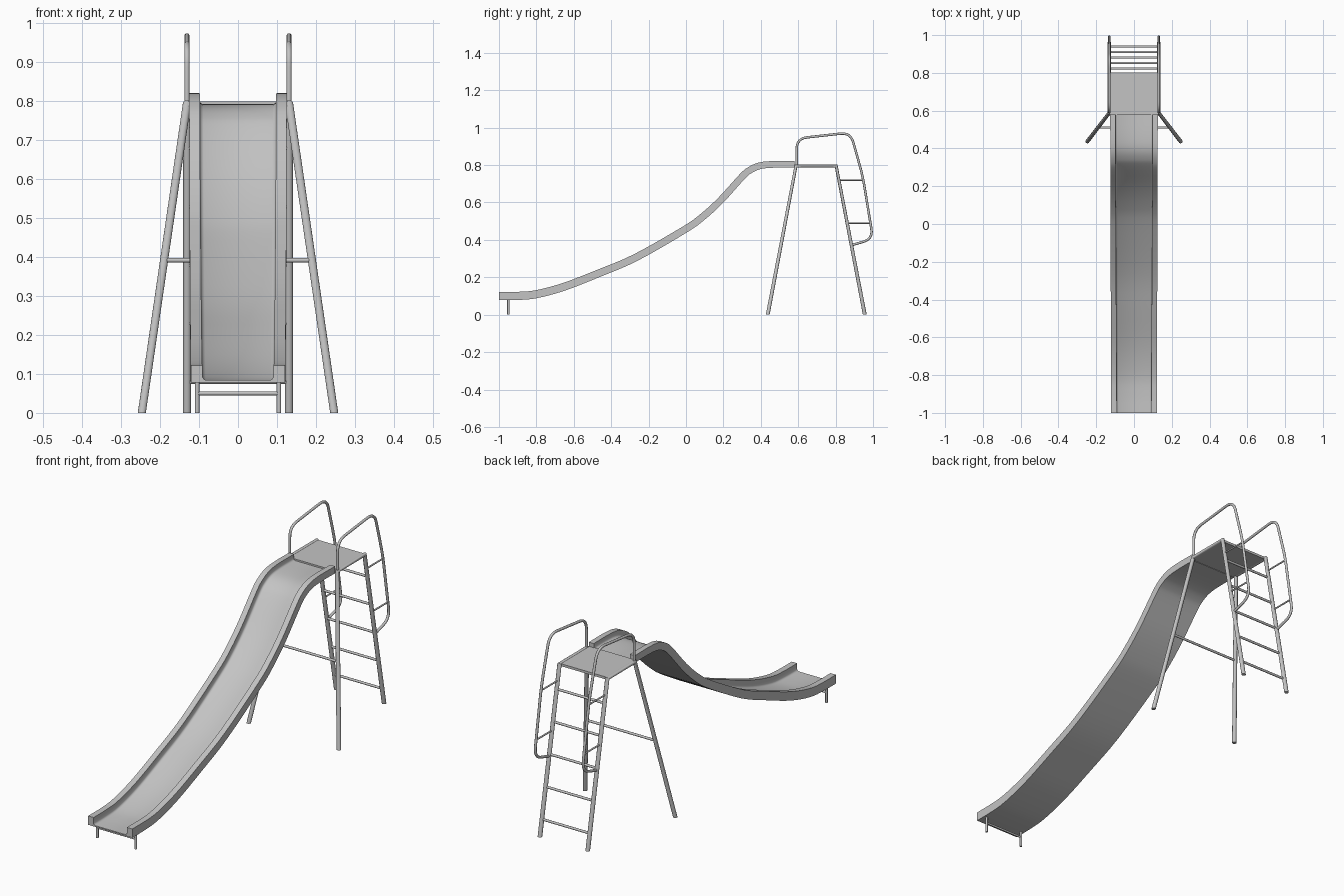
import bpy
import bmesh
import math
from mathutils import Vector

cube = bpy.data.objects.get("Cube")
if cube:
    bpy.data.objects.remove(cube, do_unlink=True)

GREY = (0.55, 0.55, 0.55, 1)
metal = bpy.data.materials.new("grey metal")
metal.use_nodes = True
metal.diffuse_color = GREY
metal.node_tree.nodes["Principled BSDF"].inputs["Base Color"].default_value = GREY


def finish(obj, angle=45):
    """Select, colour and smooth one object."""
    bpy.ops.object.select_all(action='DESELECT')
    obj.select_set(True)
    bpy.context.view_layer.objects.active = obj
    if obj.type == 'CURVE':
        bpy.ops.object.convert(target='MESH')
        obj = bpy.context.object
        for v in obj.data.vertices:      # flat feet on the ground
            v.co.z = max(v.co.z, 0)
    obj.data.materials.clear()
    obj.data.materials.append(metal)
    bpy.ops.object.shade_smooth_by_angle(angle=math.radians(angle))
    return obj


def tube(name, points, radius):
    """Round bar through a list of points."""
    curve = bpy.data.curves.new(name, 'CURVE')
    curve.dimensions = '3D'
    curve.bevel_depth = radius
    curve.bevel_resolution = 4
    curve.use_fill_caps = True
    spline = curve.splines.new('POLY')
    spline.points.add(len(points) - 1)
    for p, co in zip(spline.points, points):
        p.co = (*co, 1)
    obj = bpy.data.objects.new(name, curve)
    bpy.context.collection.objects.link(obj)
    return finish(obj)


def rounded(points, radius, steps=6):
    """Round the corners of a path."""
    pts = [Vector(p) for p in points]
    out = [pts[0]]
    for a, b, c in zip(pts, pts[1:], pts[2:]):
        r = min(radius, (a - b).length * .48, (c - b).length * .48)
        s, e = b + (a - b).normalized() * r, b + (c - b).normalized() * r
        for i in range(steps + 1):
            t = i / steps
            out.append(s * (1 - t) ** 2 + b * 2 * t * (1 - t) + e * t * t)
    return out + [pts[-1]]


def smooth_path(points, steps=4):
    """Smooth curve through the points."""
    p = [Vector(q) for q in points]
    p = [2 * p[0] - p[1]] + p + [2 * p[-1] - p[-2]]
    out = []
    for a, b, c, d in zip(p, p[1:], p[2:], p[3:]):
        for i in range(steps):
            t = i / steps
            out.append(b + (c - a) * t / 2 + (2 * a - 5 * b + 4 * c - d) * t * t / 2
                       + (3 * b - a - 3 * c + d) * t ** 3 / 2)
    return out + [p[-2]]


# Slide chute: one channel section swept along the underside path
path = smooth_path([(-1, .078), (-.9, .079), (-.8, .088), (-.65, .128), (-.46, .202),
                    (-.26, .288), (0, .437), (.1, .508), (.2, .6), (.31, .722),
                    (.35, .757), (.4, .779), (.47, .786), (.58, .786)])
bm = bmesh.new()
rings = []
for i, p in enumerate(path):
    d = (path[min(i + 1, len(path) - 1)] - path[max(i - 1, 0)]).normalized()
    n = Vector((-d.y, d.x))
    t = (p.x + 1) / 1.58
    outer, inner, h = .121 + .005 * t, .091 + .008 * t, .044 - .009 * t
    half = [(outer, 0), (outer, h), (inner, h), (inner, .014),
            (inner - .003, .009), (inner - .009, .006)]
    section = half + [(-x, z) for x, z in reversed(half)]
    rings.append([bm.verts.new((x, p.x + n.x * z, p.y + n.y * z)) for x, z in section])
for a, b in zip(rings, rings[1:]):
    for k in range(len(a)):
        m = (k + 1) % len(a)
        bm.faces.new((a[k], a[m], b[m], b[k]))
bm.faces.new(rings[0])
bm.faces.new(rings[-1])
bmesh.ops.recalc_face_normals(bm, faces=bm.faces)
mesh = bpy.data.meshes.new("slide_chute")
bm.to_mesh(mesh)
bm.free()
chute = bpy.data.objects.new("slide_chute", mesh)
bpy.context.collection.objects.link(chute)
finish(chute)

# Platform plate
bpy.ops.mesh.primitive_cube_add(size=1, location=(0, .69, .794))
plate = bpy.context.object
plate.name = "platform"
plate.scale = (.256, .226, .012)
finish(plate)


def rear_leg_y(z):
    return .8 + .155 * (.8 - z) / .8


# Frame, handrails and short feet on both sides
for side, s in (("left", 1), ("right", -1)):
    x = .131 * s
    tube(side + "_frame", [(.247 * s, .437, -.005), (x, .588, .795),
                           (x, .803, .795), (x, .956, -.005)], .0105)
    rail = [(x, .592, .79), (x, .592, .942), (x, .88, .974),
            (x, .945, .74), (x, 1.0, .405), (x, .885, .372)]
    tube(side + "_handrail", rounded(rail, .055), .0065)
    for name, z, end in (("upper", .72, .948), ("lower", .49, .984)):
        tube(f"{side}_{name}_handrail_brace",
             [(x, rear_leg_y(z), z), (x, end, z)], .004)
    tube(side + "_chute_foot", [(.105 * s, -.95, 0), (.105 * s, -.95, .084)], .006)

# Ladder rungs
for i in range(5):
    z = .08 + .15 * i
    y = rear_leg_y(z)
    tube(f"rung_{i + 1}", [(-.131, y, z), (.131, y, z)], .006)

# Cross bars between the front legs and between the chute feet
tube("front_leg_crossbar", [(-.19, .511, .392), (.19, .511, .392)], .006)
tube("chute_foot_crossbar", [(-.105, -.95, .05), (.105, -.95, .05)], .005)
